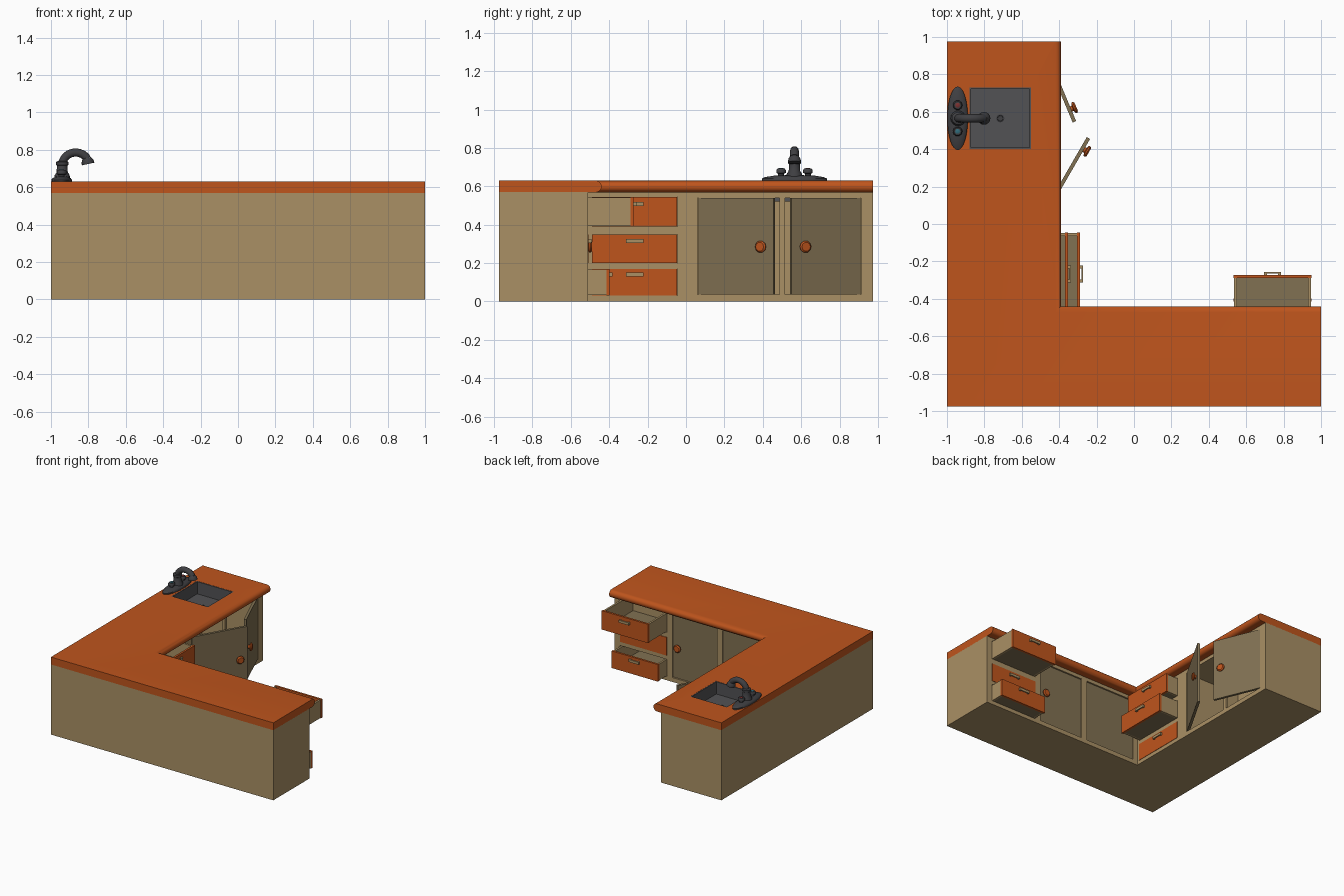
import bpy, bmesh, math
from mathutils import Matrix, Vector

if "Cube" in bpy.data.objects:
    bpy.data.objects.remove(bpy.data.objects["Cube"])


def material(name, rgb):
    m = bpy.data.materials.new(name)
    m.diffuse_color = (*rgb, 1)
    m.use_nodes = True
    m.node_tree.nodes["Principled BSDF"].inputs["Base Color"].default_value = m.diffuse_color
    return m


TAN = material("tan_wood", (0.40, 0.28, 0.13))
DARK = material("dark_wood", (0.22, 0.165, 0.085))
ORANGE = material("orange_laminate", (0.52, 0.09, 0.012))
STEEL = material("sink_steel", (0.085, 0.085, 0.09))
METAL = material("tap_metal", (0.05, 0.05, 0.055))
RED = material("hot_red", (0.2, 0.03, 0.03))
BLUE = material("cold_blue", (0.03, 0.15, 0.2))


def finish(name, bm, mat, smooth=False):
    bmesh.ops.recalc_face_normals(bm, faces=bm.faces)
    me = bpy.data.meshes.new(name)
    bm.to_mesh(me)
    bm.free()
    ob = bpy.data.objects.new(name, me)
    bpy.context.collection.objects.link(ob)
    if mat:
        me.materials.append(mat)
    if smooth:
        bpy.ops.object.select_all(action='DESELECT')
        ob.select_set(True)
        bpy.context.view_layer.objects.active = ob
        bpy.ops.object.shade_smooth_by_angle(angle=math.radians(40))
    return ob


def boxes(name, items, mat, M=Matrix()):
    """One object from boxes given as (x0, x1, y0, y1, z0, z1)."""
    bm = bmesh.new()
    for x0, x1, y0, y1, z0, z1 in items:
        T = Matrix.Translation(((x0 + x1) / 2, (y0 + y1) / 2, (z0 + z1) / 2))
        S = Matrix.Diagonal((x1 - x0, y1 - y0, z1 - z0, 1))
        bmesh.ops.create_cube(bm, size=1, matrix=M @ T @ S)
    return finish(name, bm, mat)


def lathe(name, profile, mat, M=Matrix(), n=16):
    """Solid of revolution about local z from (radius, height) pairs."""
    bm = bmesh.new()
    rings = [[bm.verts.new(M @ Vector((r * math.cos(2 * math.pi * i / n),
                                       r * math.sin(2 * math.pi * i / n), z)))
              for i in range(n)] for r, z in profile]
    for a, b in zip(rings, rings[1:]):
        for i in range(n):
            bm.faces.new((a[i], a[(i + 1) % n], b[(i + 1) % n], b[i]))
    bm.faces.new(rings[0])
    bm.faces.new(rings[-1])
    return finish(name, bm, mat, True)


def cut(ob, box, M=Matrix()):
    c = boxes("cutter", [box], None, M)
    mod = ob.modifiers.new("cut", 'BOOLEAN')
    mod.operation, mod.solver, mod.object = 'DIFFERENCE', 'EXACT', c
    bpy.context.view_layer.objects.active = ob
    bpy.ops.object.modifier_apply(modifier=mod.name)
    bpy.data.objects.remove(c)


# Local frames of the two cabinet runs: x along the run, y outward, origin on the front
RUN_A = Matrix.Translation((0, -0.51, 0))
RUN_B = Matrix.Translation((-0.46, 0, 0)) @ Matrix.Rotation(-math.pi / 2, 4, 'Z')

# L-shaped cabinet body
bm = bmesh.new()
foot = [(-1, -.975), (1, -.975), (1, -.51), (-.46, -.51), (-.46, .975), (-1, .975)]
f = bm.faces.new([bm.verts.new((x, y, 0)) for x, y in foot])
up = bmesh.ops.extrude_face_region(bm, geom=[f])["geom"]
bmesh.ops.translate(bm, vec=(0, 0, .57), verts=[v for v in up if isinstance(v, bmesh.types.BMVert)])
cabinet = finish("cabinet_body", bm, TAN)

# Countertop: bullnose profile swept round the inside corner, t = inset from the edge
bm = bmesh.new()
R, ZC = .031, .599
nose = [(R - R * math.cos(a), ZC + R * math.sin(a))
        for a in (math.radians(-90 + 18 * i) for i in range(11))]
rows = [[(1, -.44 - t, z), (-.39 - t, -.44 - t, z), (-.39 - t, .975, z)] for t, z in nose]
rows += [[(1, -.975, z), (-1, -.975, z), (-1, .975, z)] for z in (.63, .568)]
rows = [[bm.verts.new(p) for p in row] for row in rows]
for a, b in zip(rows, rows[1:] + rows[:1]):
    for i in (0, 1):
        bm.faces.new((a[i], a[i + 1], b[i + 1], b[i]))
bm.faces.new([r[0] for r in rows])
bm.faces.new([r[2] for r in rows])
counter = finish("countertop", bm, ORANGE, True)

# Hollow behind the open doors, and the sink hole
cut(cabinet, (-.97, -.48, .05, .925, .03, .545))
for y0, y1 in ((.06, .488), (.515, .912)):
    cut(cabinet, (-.5, -.4, y0, y1, .035, .54))
SX0, SX1, SY0, SY1 = -.88, -.55, .40, .73
for ob in (cabinet, counter):
    cut(ob, (SX0, SX1, SY0, SY1, .52, .7))

# Drawers: z range, pull-out distance
LEVELS = ((.03, .17), (.20, .35), (.39, .545))


def drawer(name, M, u0, u1, z0, z1, pull):
    cut(cabinet, (u0, u1, -.42, .05, z0, z1), M)
    D = M @ Matrix.Translation((0, pull, 0))
    e, w, d = .004, .016, -.39
    a, b, zb, zt = u0 + e, u1 - e, z0 + e, z1 - e
    boxes(name + "_box", [(a, a + w, d, -.015, zb, zt), (b - w, b, d, -.015, zb, zt),
                          (a + w, b - w, d, d + w, zb, zt)], TAN, D)
    boxes(name + "_floor", [(a + w, b - w, d + w, -.015, zb, zb + .012)], DARK, D)
    boxes(name + "_front", [(u0 + .001, u1 - .001, -.015, .002, z0 + .001, z1 - .001)], ORANGE, D)
    c, h = (u0 + u1) / 2, (z0 + z1) / 2 + .04
    boxes(name + "_handle", [(c - .045, c + .045, .01, .018, h - .01, h + .01),
                             (c - .045, c - .03, 0, .012, h - .01, h + .01),
                             (c + .03, c + .045, 0, .012, h - .01, h + .01)], TAN, D)


for tag, M, u0, u1, pulls in (("long_run", RUN_A, .53, .95, (.11, 0, .235)),
                              ("sink_run", RUN_B, .045, .49, (0, .17, .105))):
    for (z0, z1), pull, lvl in zip(LEVELS, pulls, ("bottom", "middle", "top")):
        drawer(f"{tag}_{lvl}_drawer", M, u0, u1, z0, z1, pull)


# Doors with faceted knobs
def door(name, M, u0, u1, knob_u):
    boxes(name, [(u0, u1, -.02, 0, .037, .538)], DARK, M)
    K = M @ Matrix.Translation((knob_u, 0, .285)) @ Matrix.Rotation(-math.pi / 2, 4, 'X')
    lathe(name + "_knob", [(.015, -.002), (.015, .01), (.03, .014), (.032, .022), (.024, .03)],
          ORANGE, K, 10)


RECESS = Matrix.Translation((0, -.01, 0))
for name, u0, u1, k in (("long_run_outer_door", .08, .48, .43),
                        ("long_run_inner_door", -.42, .03, -.37)):
    cut(cabinet, (u0, u1, -.03, .05, .035, .54), RUN_A)
    door(name, RUN_A @ RECESS, u0, u1, k)


def hinge(y, ang):
    return Matrix.Translation((-.46, y, 0)) @ Matrix.Rotation(ang, 4, 'Z')


door("sink_run_left_door", hinge(.065, math.atan2(-.866, -.5)), -.45, 0, -.385)
door("sink_run_right_door", hinge(.91, math.atan2(-.92, .385)), 0, .39, .32)

# Sink bowl and drain
w = .008
boxes("sink_bowl", [(SX0, SX0 + w, SY0, SY1, .52, .629), (SX1 - w, SX1, SY0, SY1, .52, .629),
                    (SX0 + w, SX1 - w, SY0, SY0 + w, .52, .629),
                    (SX0 + w, SX1 - w, SY1 - w, SY1, .52, .629),
                    (SX0 + w, SX1 - w, SY0 + w, SY1 - w, .52, .53)], STEEL)
YC = .565
lathe("sink_drain", [(.022, .525), (.022, .533), (.016, .534), (.014, .531)],
      METAL, Matrix.Translation((-.715, YC, 0)))

# Tap: oval base plate, column, two valves, swan neck and nozzle
lathe("tap_base", [(1, 0), (1, .012), (.9, .02), (.6, .028), (.2, .03)], METAL,
      Matrix.Translation((-.943, YC, .628)) @ Matrix.Diagonal((.055, .17, 1, 1)), 32)
lathe("tap_column", [(.042, .64), (.04, .665), (.03, .68), (.028, .715), (.034, .72),
                     (.034, .735), (.024, .74)], METAL, Matrix.Translation((-.94, YC, 0)))
for name, y, mat in (("hot", YC + .07, RED), ("cold", YC - .07, BLUE)):
    T = Matrix.Translation((-.943, y, 0))
    lathe(name + "_valve", [(.016, .64), (.016, .665), (.026, .67), (.026, .685), (.02, .692)],
          METAL, T, 10)
    lathe(name + "_valve_cap", [(.013, .69), (.013, .694), (.008, .696)], mat, T, 10)

cu = bpy.data.curves.new("tap_neck", 'CURVE')
cu.dimensions = '3D'
cu.bevel_depth, cu.bevel_resolution, cu.use_fill_caps = .023, 3, True
arc = [(-.94, .70)] + [(-.868 - .072 * math.cos(a), .718 + .068 * math.sin(a))
                       for a in (math.radians(15 * i) for i in range(1, 11))]
sp = cu.splines.new('POLY')
sp.points.add(len(arc) - 1)
for p, (x, z) in zip(sp.points, arc):
    p.co = (x, YC, z, 1)
neck = bpy.data.objects.new("tap_neck", cu)
bpy.context.collection.objects.link(neck)
bpy.ops.object.select_all(action='DESELECT')
neck.select_set(True)
bpy.context.view_layer.objects.active = neck
bpy.ops.object.convert(target='MESH')
neck.data.materials.clear()
neck.data.materials.append(METAL)
bpy.ops.object.shade_smooth_by_angle(angle=math.radians(40))
lathe("tap_nozzle", [(.022, .02), (.03, .008), (.034, -.006), (.034, -.014), (.02, -.014)], METAL,
      Matrix.Translation((-.804, YC, .738)) @ Matrix.Rotation(math.radians(-12), 4, 'Y'))
